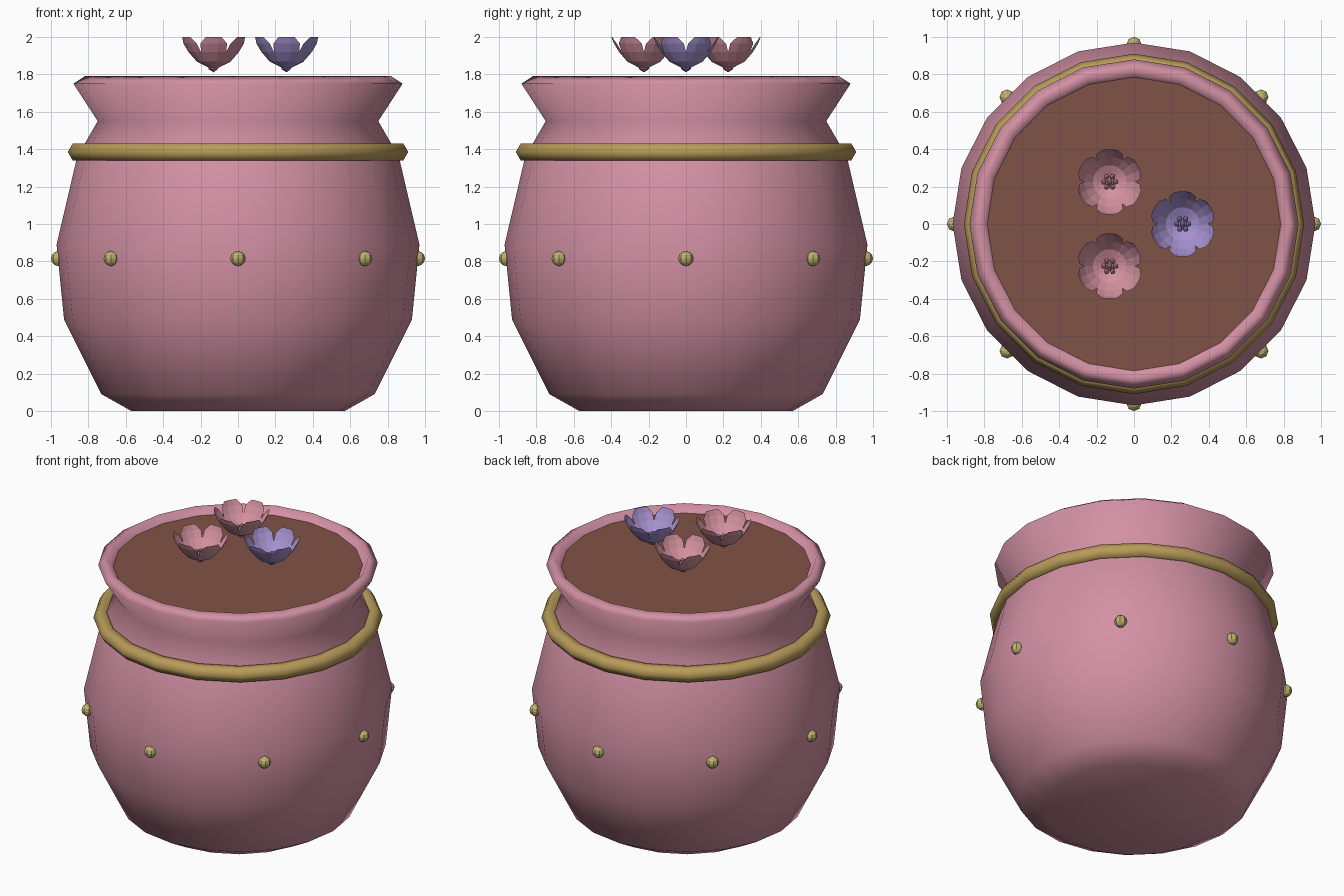
import bpy, bmesh, math
from mathutils import Matrix, Vector

if "Cube" in bpy.data.objects:
    bpy.data.objects.remove(bpy.data.objects["Cube"])


def srgb(r, g, b):
    f = lambda c: (c / 255 / 12.92) if c < 10 else ((c / 255 + 0.055) / 1.055) ** 2.4
    return (f(r), f(g), f(b), 1)


def material(name, rgb):
    m = bpy.data.materials.new(name)
    m.diffuse_color = srgb(*rgb)
    m.use_nodes = True
    m.node_tree.nodes["Principled BSDF"].inputs["Base Color"].default_value = m.diffuse_color
    return m


PINK = material("pot pink", (210, 144, 163))
GOLD = material("gold", (184, 155, 88))
STUD = material("pale gold", (192, 178, 112))
SOIL = material("soil brown", (128, 82, 71))
ROSE = material("petal rose", (212, 146, 160))
LILAC = material("petal lilac", (166, 146, 208))


def finish(name, bm, mat, smooth=False):
    me = bpy.data.meshes.new(name)
    for f in bm.faces:
        f.smooth = smooth
    bm.to_mesh(me)
    bm.free()
    me.materials.append(mat)
    ob = bpy.data.objects.new(name, me)
    bpy.context.collection.objects.link(ob)
    return ob


def lathe(name, profile, n, mat, smooth=True, closed=False, cap=False):
    bm = bmesh.new()
    rings = [[bm.verts.new((r * math.cos(2 * math.pi * i / n),
                            r * math.sin(2 * math.pi * i / n), z))
              for i in range(n)] for r, z in profile]
    pairs = list(zip(rings, rings[1:]))
    if closed:
        pairs.append((rings[-1], rings[0]))
    for a, b in pairs:
        for i in range(n):
            j = (i + 1) % n
            bm.faces.new((a[i], a[j], b[j], b[i]))
    if cap:
        bm.faces.new(rings[0][::-1])
    return finish(name, bm, mat, smooth)


# pot body with flared rim
lathe("pot", [(0.57, 0), (0.73, 0.09), (0.93, 0.49), (0.97, 0.89), (0.86, 1.36),
              (0.75, 1.55), (0.88, 1.75), (0.82, 1.79), (0.775, 1.72)], 20, PINK, cap=True)

# hexagonal-section band around the neck
lathe("neck_band", [(0.858 + 0.052 * math.cos(k * math.pi / 3),
                     1.385 + 0.052 * math.sin(k * math.pi / 3)) for k in range(6)],
      20, GOLD, closed=True)

# soil disc
bm = bmesh.new()
bmesh.ops.create_circle(bm, cap_ends=True, segments=20, radius=0.785,
                        matrix=Matrix.Translation((0, 0, 1.738)) @ Matrix.Rotation(math.pi / 2, 4, 'Z'))
bm.normal_update()
for f in bm.faces:
    if f.normal.z < 0:
        f.normal_flip()
finish("soil", bm, SOIL)

# studs round the belly
for k in range(8):
    a = k * math.pi / 4
    bm = bmesh.new()
    bmesh.ops.create_uvsphere(bm, u_segments=8, v_segments=6, radius=0.04,
                              matrix=Matrix.Translation((0.96 * math.cos(a), 0.96 * math.sin(a), 0.815))
                              @ Matrix.Rotation(a, 4, 'Z'))
    finish(f"stud_{k + 1}", bm, STUD)


# flower: six cupped petals, base bud and stamens
PETAL = [(0.025, 1.835, 30), (0.09, 1.868, 30), (0.135, 1.92, 30),
         (0.162, 1.965, 26), (0.175, 2.0, 14)]


def flower(name, cx, cy, mat):
    bm = bmesh.new()
    for p in range(6):
        mid = math.radians(30 + 60 * p)
        rows = []
        for r, z, half in PETAL:
            rows.append([bm.verts.new((cx + r * math.cos(mid + math.radians(half * t)),
                                       cy + r * math.sin(mid + math.radians(half * t)), z))
                         for t in (-1, -0.33, 0.33, 1)])
        for a, b in zip(rows, rows[1:]):
            for i in range(3):
                bm.faces.new((a[i], a[i + 1], b[i + 1], b[i]))
    # base bud
    bmesh.ops.create_icosphere(bm, subdivisions=1, radius=0.032,
                               matrix=Matrix.Translation((cx, cy, 1.843)))
    # stamens
    for k in range(7):
        a = k * math.pi / 3
        d = 0 if k == 6 else 0.032
        bmesh.ops.create_icosphere(bm, subdivisions=1, radius=0.016, matrix=Matrix.Translation(
            (cx + d * math.cos(a), cy + d * math.sin(a), 1.895 if k == 6 else 1.88)))
    finish(name, bm, mat)


for k, mat in enumerate((LILAC, ROSE, ROSE)):
    a = k * 2 * math.pi / 3
    flower(f"flower_{k + 1}", 0.26 * math.cos(a), 0.26 * math.sin(a), mat)
